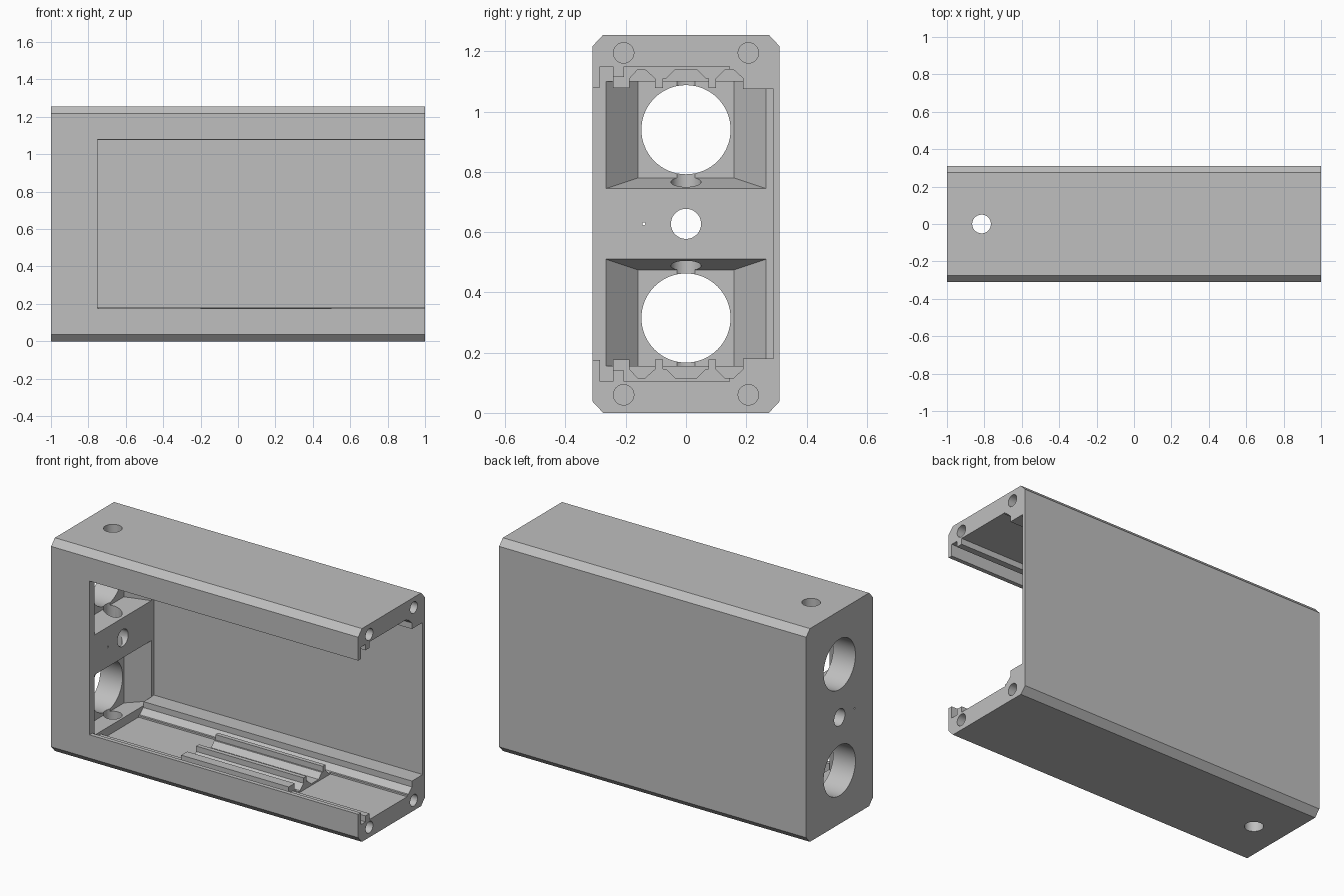
import bpy, bmesh
from math import radians
from mathutils import Matrix

if "Cube" in bpy.data.objects:
    bpy.data.objects.remove(bpy.data.objects["Cube"])

MID = 0.6275          # height of the mirror plane
HEIGHT = 2 * MID
WALL = -0.75          # inner face of the thick end wall

grey = bpy.data.materials.new("housing grey")
grey.use_nodes = True
colour = (0.52, 0.52, 0.52, 1)
grey.diffuse_color = colour
grey.node_tree.nodes["Principled BSDF"].inputs["Base Color"].default_value = colour


def flip(points):
    """Mirror (y, z) points about the mid height."""
    return [(y, HEIGHT - z) for y, z in reversed(points)]


def add_object(name, bm):
    bmesh.ops.recalc_face_normals(bm, faces=bm.faces)
    mesh = bpy.data.meshes.new(name)
    bm.to_mesh(mesh)
    bm.free()
    mesh.materials.append(grey)
    obj = bpy.data.objects.new(name, mesh)
    bpy.context.collection.objects.link(obj)
    return obj


def prism(name, profile, x0, x1):
    """Extrude a (y, z) profile along x."""
    bm = bmesh.new()
    face = bm.faces.new([bm.verts.new((x0, y, z)) for y, z in profile])
    new = bmesh.ops.extrude_face_region(bm, geom=[face])["geom"]
    moved = [v for v in new if isinstance(v, bmesh.types.BMVert)]
    bmesh.ops.translate(bm, verts=moved, vec=(x1 - x0, 0, 0))
    return add_object(name, bm)


def cylinder(name, centre, radius, depth, axis, sides=64):
    bm = bmesh.new()
    turn = Matrix.Rotation(radians(90), 4, "Y") if axis == "x" else Matrix()
    bmesh.ops.create_cone(bm, cap_ends=True, segments=sides, radius1=radius,
                          radius2=radius, depth=depth,
                          matrix=Matrix.Translation(centre) @ turn)
    return add_object(name, bm)


def cut(target, cutter):
    cutter.hide_render = True
    mod = target.modifiers.new("cut", "BOOLEAN")
    mod.operation = "DIFFERENCE"
    mod.solver = "EXACT"
    mod.object = cutter
    bpy.context.view_layer.objects.active = target
    bpy.ops.object.modifier_apply(modifier=mod.name)
    bpy.data.objects.remove(cutter)


# Outer shell with chamfered long edges
chamfer = [(-0.31, MID + 0.59), (-0.275, HEIGHT), (0.275, HEIGHT), (0.31, MID + 0.59)]
housing = prism("housing", chamfer + flip(chamfer), -1, 1)

# Main cavity, open at the front and at one end, with lid groove and rear rail
groove = [(-0.35, 1.08), (-0.285, 1.08), (-0.285, 1.15), (-0.243, 1.15),
          (-0.243, 1.115), (-0.205, 1.115), (-0.205, 1.15), (0.145, 1.15),
          (0.145, 1.14), (0.157, 1.14), (0.19, 1.11), (0.19, 1.075), (0.29, 1.075)]
cut(housing, prism("cavity_cutter", groove + flip(groove), WALL, 1.1))

# Two tapered pockets in the end wall, leaving a bar between them
for upper in (False, True):
    bm = bmesh.new()
    for x, y, top in ((WALL + 0.002, 0.265, 0.51), (WALL, 0.265, 0.51),
                      (-0.785, 0.23, 0.475), (-0.855, 0.16, 0.475)):
        for side in (-y, y):
            for z in (0.155, top):
                bm.verts.new((x, side, HEIGHT - z if upper else z))
    bmesh.ops.convex_hull(bm, input=bm.verts)
    cut(housing, add_object("pocket_cutter", bm))

# Holes through the end wall: two ports, a centre hole and a pinhole
for y, z, radius in ((0, 0.315, 0.148), (0, HEIGHT - 0.315, 0.148),
                     (0, MID, 0.05), (-0.14, MID, 0.005)):
    cut(housing, cylinder("port_cutter", (-0.9, y, z), radius, 0.5, "x"))

# Vertical hole right through top, bar and bottom
cut(housing, cylinder("vertical_hole_cutter", (-0.815, 0, MID), 0.05, 2, "z"))

# Blind screw holes in the open end
for y in (-0.207, 0.207):
    for z in (0.06, HEIGHT - 0.06):
        cut(housing, cylinder("screw_hole_cutter", (1, y, z), 0.034, 0.6, "x", 32))

# Grooved guide blocks on the floor and ceiling
ridge = [(-0.243, 1.16), (-0.243, 1.078), (-0.187, 1.078), (-0.187, 1.11),
         (-0.16, 1.14), (-0.137, 1.14), (-0.103, 1.11), (-0.103, 1.078),
         (-0.077, 1.078), (-0.077, 1.11), (-0.065, 1.11), (-0.035, 1.14),
         (0.035, 1.14), (0.065, 1.11), (0.075, 1.11), (0.075, 1.078),
         (0.1, 1.078), (0.1, 1.11), (0.13, 1.14), (0.15, 1.14), (0.15, 1.16)]
parts = [housing,
         prism("upper_guide_block", ridge, -0.2, 0.5),
         prism("lower_guide_block", flip(ridge), -0.2, 0.5)]

# Smooth round holes, crisp edges
for obj in bpy.context.selected_objects:
    obj.select_set(False)
for obj in parts:
    obj.select_set(True)
bpy.context.view_layer.objects.active = housing
bpy.ops.object.shade_smooth_by_angle(angle=radians(20))
